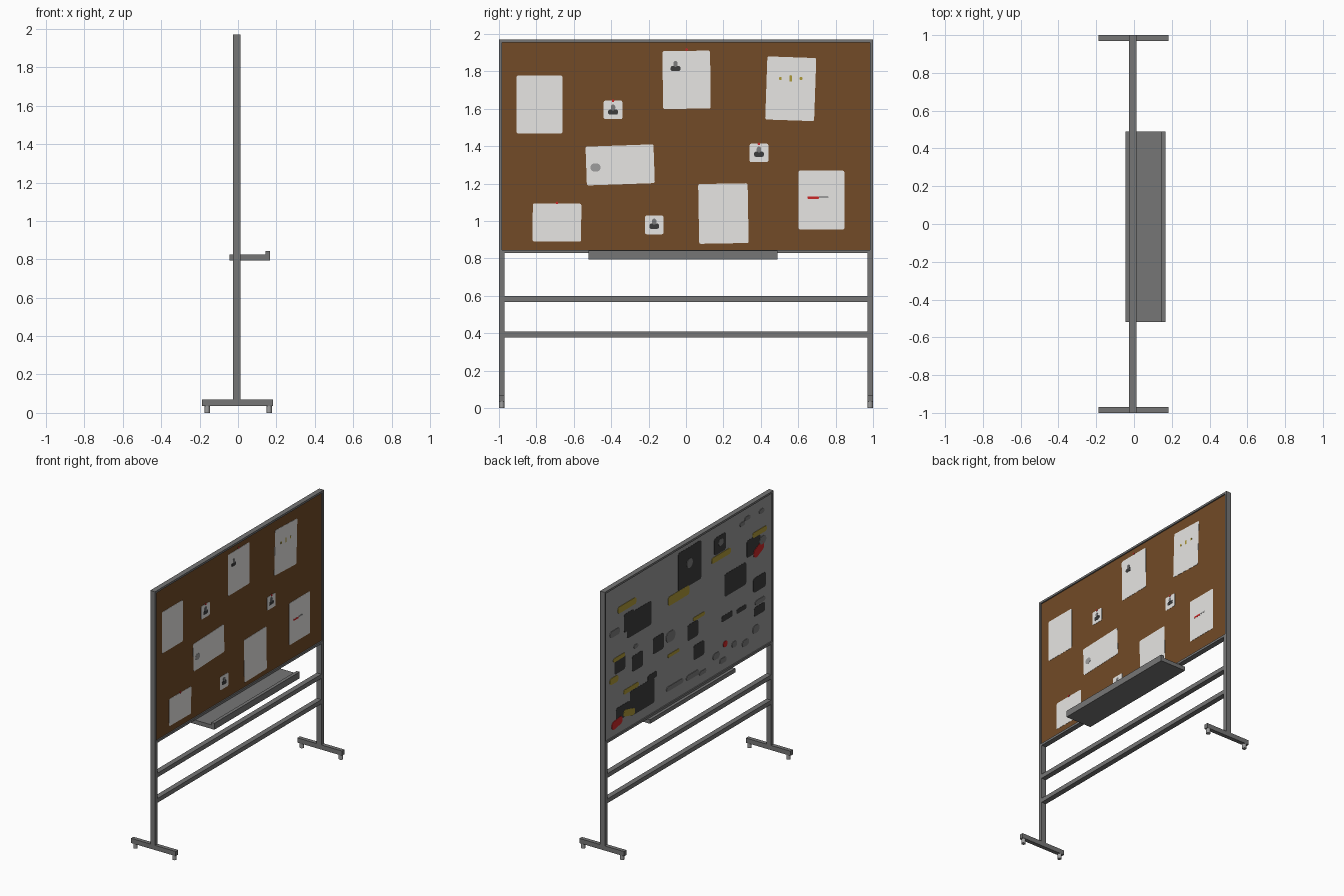
import bpy, bmesh, math
from mathutils import Matrix


def material(name, r, g, b):
    m = bpy.data.materials.new(name)
    m.diffuse_color = (r, g, b, 1)
    return m


METAL = material("frame grey", 0.18, 0.18, 0.18)
CORK = material("cork brown", 0.17, 0.07, 0.02)
WHITEBOARD = material("dull whiteboard", 0.32, 0.32, 0.32)
PAPER = material("paper white", 0.8, 0.79, 0.77)
BLACK = material("print black", 0.045, 0.045, 0.045)
GREY = material("mid grey", 0.2, 0.2, 0.2)
LIGHT = material("light grey", 0.34, 0.34, 0.34)
YELLOW = material("note yellow", 0.42, 0.32, 0.04)
RED = material("pin red", 0.6, 0.02, 0.02)


def finish(bm, name, mat):
    bmesh.ops.recalc_face_normals(bm, faces=bm.faces)
    me = bpy.data.meshes.new(name)
    bm.to_mesh(me)
    bm.free()
    me.materials.append(mat)
    ob = bpy.data.objects.new(name, me)
    bpy.context.collection.objects.link(ob)
    return ob


def box(name, x0, x1, y0, y1, z0, z1, mat):
    bm = bmesh.new()
    size = Matrix.Diagonal((x1 - x0, y1 - y0, z1 - z0, 1))
    place = Matrix.Translation(((x0 + x1) / 2, (y0 + y1) / 2, (z0 + z1) / 2))
    bmesh.ops.create_cube(bm, size=1, matrix=place @ size)
    return finish(bm, name, mat)


def plate(name, side, y, z, w, h, mat, tilt=0, layer=0, corner=0.01):
    """Thin rounded sheet on the cork (side 1) or whiteboard (side -1)."""
    r = min(corner, w / 2, h / 2)
    face = 0.003 if side > 0 else -0.018
    x = face + side * (0.0015 + 0.0012 * layer)
    a = math.radians(tilt)
    bm = bmesh.new()
    verts = []
    for q, (sy, sz) in enumerate([(1, 1), (-1, 1), (-1, -1), (1, -1)]):
        for k in range(4):
            t = math.pi / 2 * (q + (k + 0.5) / 4)
            dy = sy * (w / 2 - r) + r * math.cos(t)
            dz = sz * (h / 2 - r) + r * math.sin(t)
            verts.append(bm.verts.new((x, y + dy * math.cos(a) - dz * math.sin(a),
                                       z + dy * math.sin(a) + dz * math.cos(a))))
    f = bm.faces.new(verts)
    ext = bmesh.ops.extrude_face_region(bm, geom=[f])
    moved = [v for v in ext["geom"] if isinstance(v, bmesh.types.BMVert)]
    bmesh.ops.translate(bm, verts=moved, vec=(face - x, 0, 0))
    return finish(bm, name, mat)


def oval(name, side, y, z, w, h, mat, tilt=0, layer=0):
    return plate(name, side, y, z, w, h, mat, tilt, layer, corner=1)


X0, X1 = -0.027, 0.012

# Uprights, feet and casters, one set per end
for s, end in ((-1, "left"), (1, "right")):
    a, b = sorted((s, s * 0.97))
    box(end + "_post", X0, X1, a, b, 0.07, 0.84, METAL)
    a2, b2 = sorted((s, s * 0.984))
    box(end + "_board_rail", X0, X1, a2, b2, 0.84, 1.97, METAL)
    box(end + "_foot", -0.187, 0.183, a, b, 0.035, 0.07, METAL)
    for cx in (-0.16, 0.163):
        bm = bmesh.new()
        bmesh.ops.create_cone(bm, cap_ends=True, segments=12, radius1=0.015, radius2=0.015,
                              depth=0.036, matrix=Matrix.Translation((cx, s * 0.985, 0.018)))
        finish(bm, end + "_caster", LIGHT)

# Board rails and lower cross bars
for name, e, z0, z1 in (("top_rail", 0.984, 1.955, 1.97), ("bottom_rail", 0.984, 0.828, 0.845),
                        ("upper_crossbar", 0.97, 0.568, 0.6), ("lower_crossbar", 0.97, 0.378, 0.41)):
    box(name, X0, X1, -e, e, z0, z1, METAL)

# Two sided board
box("cork_panel", -0.008, 0.003, -0.984, 0.984, 0.845, 1.955, CORK)
box("whiteboard_panel", -0.018, -0.008, -0.984, 0.984, 0.845, 1.955, WHITEBOARD)

# Tray
box("tray", -0.045, 0.168, -0.52, 0.49, 0.795, 0.825, METAL)
box("tray_lip", 0.143, 0.168, -0.52, 0.49, 0.825, 0.843, METAL)

# Sheets of paper on the cork
for y, z, w, h, t in ((-0.783, 1.623, 0.246, 0.31, 0), (0.003, 1.755, 0.255, 0.31, 0.5),
                      (0.56, 1.707, 0.262, 0.338, -2), (-0.352, 1.3, 0.364, 0.208, 2),
                      (-0.69, 0.992, 0.26, 0.204, -0.5), (0.2, 1.04, 0.265, 0.32, 1),
                      (0.724, 1.112, 0.246, 0.315, 0), (-0.39, 1.594, 0.1, 0.1, 0),
                      (0.39, 1.364, 0.1, 0.1, 0), (-0.17, 0.979, 0.1, 0.1, 0)):
    plate("paper_sheet", 1, y, z, w, h, PAPER, t)

# Portrait prints: head and shoulders
for y, z in ((-0.39, 1.582), (0.39, 1.357), (-0.17, 0.972), (-0.056, 1.815)):
    plate("portrait_shoulders", 1, y, z, 0.052, 0.028, BLACK, 0, 1)
    oval("portrait_head", 1, y, z + 0.025, 0.024, 0.032, GREY, 0, 2)

# Pins
for y, z in ((-0.39, 1.643), (0.39, 1.412), (0.003, 1.917), (-0.69, 1.097)):
    oval("pin", 1, y, z, 0.014, 0.014, RED, 0, 3)

# Bullets, coin and knife prints
for y, h in ((0.505, 0.018), (0.56, 0.035), (0.615, 0.018)):
    plate("bullet_print", 1, y, 1.762, 0.014, h, YELLOW, 0, 1, 0.006)
oval("coin_print", 1, -0.484, 1.286, 0.054, 0.045, LIGHT, 0, 1)
plate("knife_handle", 1, 0.68, 1.125, 0.062, 0.013, RED, 0, 1, 0.005)
plate("knife_blade", 1, 0.735, 1.128, 0.055, 0.01, LIGHT, 0, 1, 0.005)

# Whiteboard side: dark pictures
for y, z, w, h in ((-0.018, 1.777, 0.275, 0.29), (-0.377, 1.805, 0.14, 0.13),
                   (-0.772, 1.641, 0.16, 0.13), (-0.557, 1.47, 0.26, 0.17),
                   (-0.844, 1.338, 0.15, 0.11), (-0.844, 1.137, 0.13, 0.07),
                   (0.58, 1.603, 0.29, 0.18), (0.7, 1.64, 0.12, 0.14),
                   (0.353, 1.338, 0.13, 0.12), (-0.054, 1.28, 0.13, 0.12),
                   (-0.126, 1.105, 0.13, 0.11), (0.6, 1.3, 0.13, 0.12),
                   (0.81, 1.354, 0.13, 0.11), (0.545, 1.01, 0.29, 0.19),
                   (0.77, 0.99, 0.17, 0.1)):
    plate("dark_picture", -1, y, z, w, h, BLACK, 0, 0, 0.02)

# Small dark silhouettes
for y, z, w, h in ((-0.63, 1.22, 0.12, 0.035), (-0.46, 1.23, 0.13, 0.045), (0.425, 1.12, 0.11, 0.045)):
    plate("dark_silhouette", -1, y, z, w, h, BLACK, 0, 0, 0.015)

# Yellow strips
for y, z, w, h, t in ((-0.39, 1.711, 0.23, 0.045, 0), (-0.844, 1.717, 0.17, 0.04, 0),
                      (0.114, 1.605, 0.25, 0.07, 0), (0.725, 1.765, 0.22, 0.05, 0),
                      (-0.126, 1.358, 0.14, 0.028, 0), (0.174, 1.197, 0.14, 0.025, 0),
                      (0.82, 1.41, 0.14, 0.03, 0), (0.88, 1.264, 0.1, 0.05, 0),
                      (0.677, 1.126, 0.18, 0.035, 0), (0.7, 0.955, 0.14, 0.05, 15)):
    plate("yellow_strip", -1, y, z, w, h, YELLOW, t, 1, 0.02)

# Red marks
for y, z, w, h, t in ((-0.832, 1.589, 0.13, 0.07, -25), (0.845, 0.93, 0.13, 0.06, -10),
                      (-0.437, 1.033, 0.05, 0.045, 0)):
    oval("red_mark", -1, y, z, w, h, RED, t, 2)

# Grey spots and smudges
for y, z, w, h in ((-0.015, 1.8, 0.07, 0.07), (-0.385, 1.815, 0.06, 0.05), (-0.88, 1.644, 0.08, 0.06),
                   (-0.868, 1.864, 0.06, 0.035), (-0.7, 1.876, 0.07, 0.03), (-0.64, 1.854, 0.06, 0.03),
                   (0.87, 1.615, 0.12, 0.05), (0.21, 1.338, 0.11, 0.08), (0.16, 0.953, 0.2, 0.035),
                   (-0.05, 0.946, 0.15, 0.04), (-0.33, 0.983, 0.08, 0.05), (-0.545, 0.99, 0.06, 0.045),
                   (-0.677, 0.95, 0.08, 0.05), (-0.8, 1.007, 0.08, 0.06), (-0.17, 0.923, 0.08, 0.03),
                   (-0.41, 0.92, 0.08, 0.04), (-0.85, 1.2, 0.12, 0.035), (0.62, 1.42, 0.05, 0.03)):
    oval("grey_spot", -1, y, z, w, h, GREY, 0, 2)
